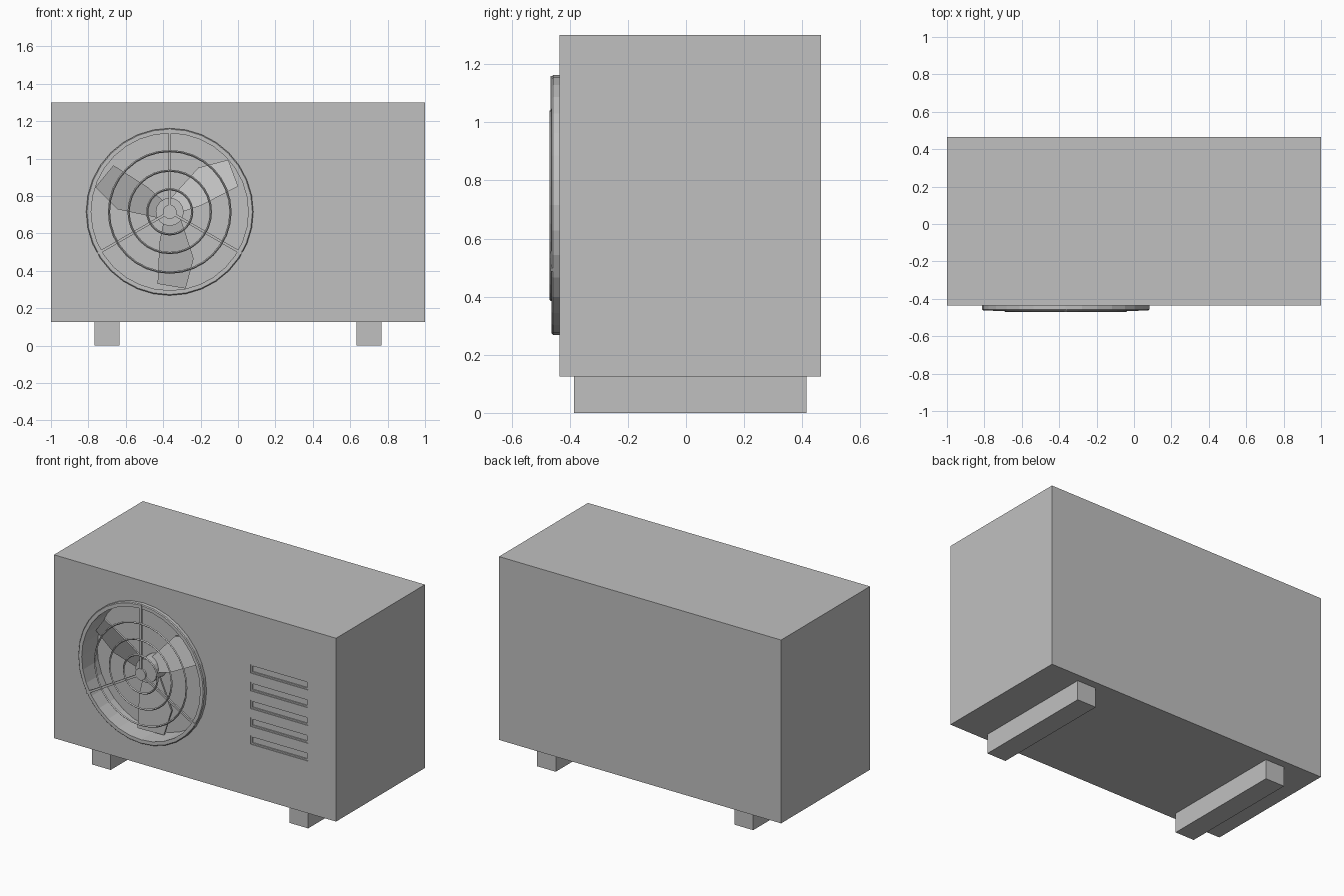
import bpy, bmesh, math
from mathutils import Matrix, Vector

if "Cube" in bpy.data.objects:
    bpy.data.objects.remove(bpy.data.objects["Cube"], do_unlink=True)

grey = bpy.data.materials.new("casing grey")
grey.use_nodes = True
grey.diffuse_color = (0.53, 0.53, 0.53, 1)
grey.node_tree.nodes["Principled BSDF"].inputs["Base Color"].default_value = grey.diffuse_color

FRONT = -0.435
FAN_X, FAN_Z = -0.365, 0.715
SIDES = 32


def finish(name, bm):
    bmesh.ops.recalc_face_normals(bm, faces=bm.faces)
    mesh = bpy.data.meshes.new(name)
    bm.to_mesh(mesh)
    bm.free()
    mesh.materials.append(grey)
    ob = bpy.data.objects.new(name, mesh)
    bpy.context.collection.objects.link(ob)
    return ob


def box(name, low, high):
    low, high = Vector(low), Vector(high)
    bm = bmesh.new()
    bmesh.ops.create_cube(bm, size=1, matrix=Matrix.Translation((low + high) / 2)
                          @ Matrix.Diagonal((high - low).to_4d()))
    return finish(name, bm)


def revolve(name, profile, sides=SIDES):
    """Spin a closed (radius, y) profile around the fan axis."""
    bm = bmesh.new()
    loops = []
    for i in range(sides):
        a = math.tau * i / sides
        loops.append([bm.verts.new((FAN_X + r * math.cos(a), y, FAN_Z + r * math.sin(a)))
                      for r, y in profile])
    n = len(profile)
    for i in range(sides):
        p, q = loops[i], loops[(i + 1) % sides]
        for j in range(n):
            k = (j + 1) % n
            bm.faces.new((p[j], p[k], q[k], q[j]))
    return finish(name, bm)


def disc(name, radius, y0, y1, sides=SIDES):
    bm = bmesh.new()
    place = Matrix.Translation((FAN_X, (y0 + y1) / 2, FAN_Z)) @ Matrix.Rotation(math.pi / 2, 4, 'X')
    bmesh.ops.create_cone(bm, cap_ends=True, segments=sides, radius1=radius,
                          radius2=radius, depth=y1 - y0, matrix=place)
    return finish(name, bm)


def cut(target, cutter):
    mod = target.modifiers.new("cut", 'BOOLEAN')
    mod.operation = 'DIFFERENCE'
    mod.solver = 'EXACT'
    mod.object = cutter
    cutter.hide_render = True
    cutter.hide_viewport = True
    cutter.display_type = 'WIRE'


# Casing and feet
casing = box("casing", (-1, FRONT, 0.125), (1, 0.465, 1.3))
for side, x in (("left", 0.7), ("right", -0.7)):
    box(side + "_foot", (x - 0.067, -0.385, 0), (x + 0.067, 0.415, 0.125))

# Fan opening and vent slots
cut(casing, disc("fan_opening_cutter", 0.42, FRONT - 0.1, FRONT + 0.13))
for i in range(5):
    z = 0.487 + i * 0.114
    for part, margin, depth in (("rim", 0, 0.004), ("slot", 0.009, 0.012)):
        cut(casing, box(f"vent_{part}_cutter_{i + 1}",
                        (0.395 + margin, FRONT - 0.05, z - 0.028 + margin),
                        (0.8 - margin, FRONT + depth, z + 0.028 - margin)))

# Raised collar around the fan
revolve("fan_collar", [(0.42, FRONT + 0.01), (0.447, FRONT + 0.01), (0.447, -0.457),
                       (0.442, -0.462), (0.42, -0.462)])

# Guard rings, centre cap and three spokes
for i, r in enumerate((0.12, 0.22, 0.325)):
    w = 0.006
    revolve(f"guard_ring_{i + 1}", [(r - w, -0.464), (r, -0.47), (r + w, -0.464), (r, -0.458)])
disc("guard_cap", 0.037, -0.468, -0.455, 16)
for i in range(3):
    spoke = box(f"guard_spoke_{i + 1}", (-0.007, -0.466, 0.03), (0.007, -0.454, 0.445))
    spoke.matrix_world = (Matrix.Translation((FAN_X, 0, FAN_Z))
                          @ Matrix.Rotation(i * math.tau / 3, 4, 'Y'))

# Fan wheel: hub and three pitched blades
disc("fan_hub", 0.075, -0.41, FRONT + 0.135, 16)
outline = [(-0.065, -0.385), (0.085, -0.41), (0.128, -0.25),
           (0.06, -0.04), (-0.03, -0.04), (-0.055, -0.165)]
for i in range(3):
    bm = bmesh.new()
    layers = [[bm.verts.new((x, -0.375 + 0.35 * x + t, z)) for x, z in outline]
              for t in (-0.006, 0.006)]
    bm.faces.new(layers[0])
    bm.faces.new(layers[1])
    for j in range(len(outline)):
        k = (j + 1) % len(outline)
        bm.faces.new((layers[0][j], layers[0][k], layers[1][k], layers[1][j]))
    blade = finish(f"fan_blade_{i + 1}", bm)
    blade.matrix_world = (Matrix.Translation((FAN_X, 0, FAN_Z))
                          @ Matrix.Rotation(i * math.tau / 3, 4, 'Y'))
